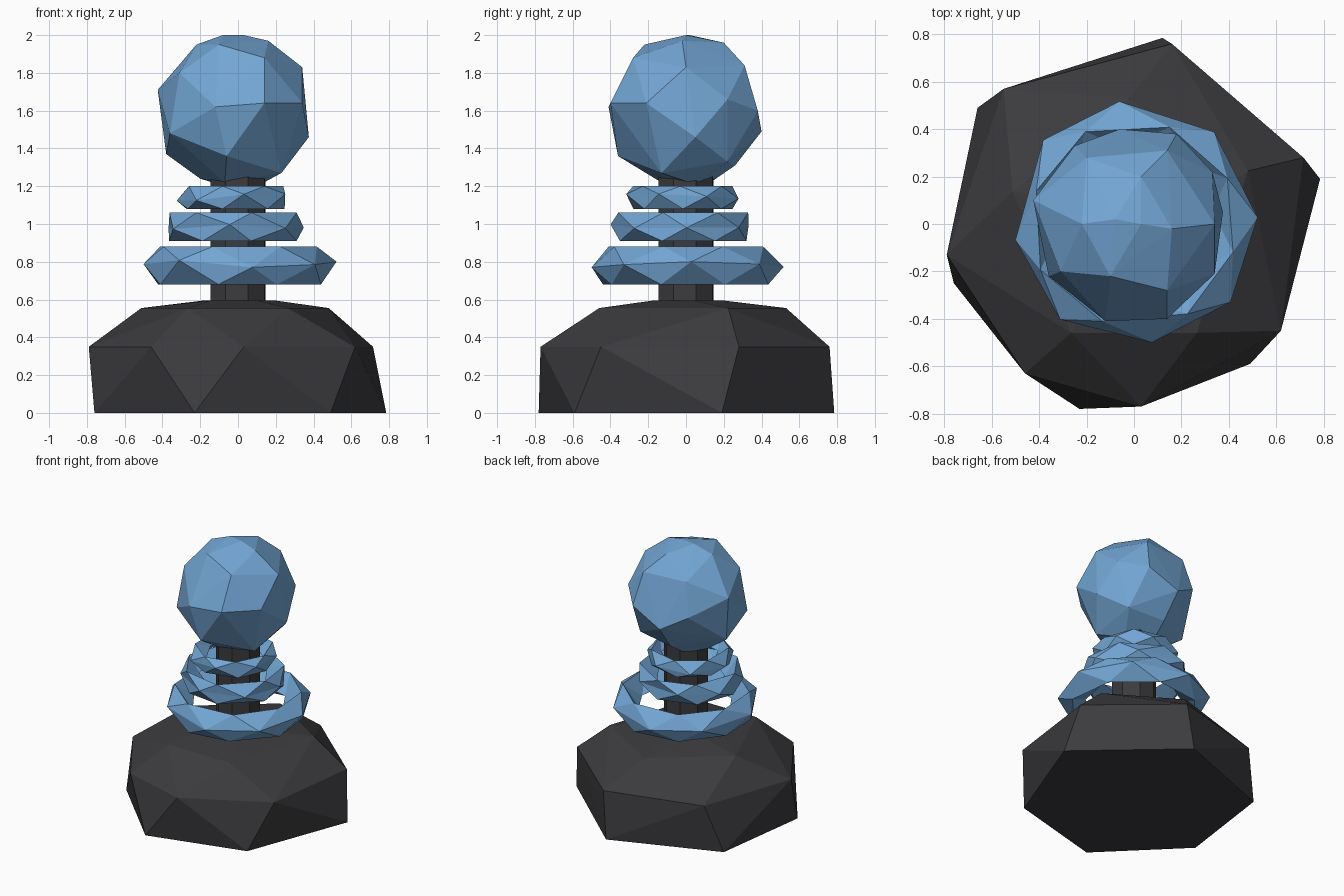
import bpy, bmesh, math, random

if "Cube" in bpy.data.objects:
    bpy.data.objects.remove(bpy.data.objects["Cube"])

def material(name, color):
    m = bpy.data.materials.new(name)
    m.diffuse_color = color
    m.use_nodes = True
    m.node_tree.nodes["Principled BSDF"].inputs["Base Color"].default_value = m.diffuse_color
    return m

BLUE = material("blue", (0.17, 0.38, 0.66, 1))
DARK = material("charcoal", (0.045, 0.045, 0.05, 1))

def finish(bm, name, mat):
    bmesh.ops.recalc_face_normals(bm, faces=bm.faces)
    me = bpy.data.meshes.new(name)
    bm.to_mesh(me)
    bm.free()
    me.materials.append(mat)
    ob = bpy.data.objects.new(name, me)
    bpy.context.collection.objects.link(ob)
    return ob

def hull(name, points, mat):
    """Faceted stone-like solid wrapped around a few corner points."""
    bm = bmesh.new()
    for p in points:
        bm.verts.new(p)
    res = bmesh.ops.convex_hull(bm, input=bm.verts)
    loose = {g for g in res["geom_interior"] + res["geom_unused"]
             if isinstance(g, bmesh.types.BMVert)}
    bmesh.ops.delete(bm, geom=list(loose), context='VERTS')
    return finish(bm, name, mat)

def polar(radius, z, angles):
    return [(radius * math.cos(math.radians(a)), radius * math.sin(math.radians(a)), z)
            for a in angles]

def faceted_ring(name, n, centre, section, phase, seed):
    """Triangulated ring; section = four (radius, z) corners, alternate ones staggered."""
    rnd = random.Random(seed)
    bm = bmesh.new()
    loops = []
    for k, (r, z) in enumerate(section):
        loop = []
        for j in range(n):
            a = phase + 2 * math.pi * (j + 0.5 * (k % 2) + rnd.uniform(-.08, .08)) / n
            rr = r * rnd.uniform(0.98, 1.02)
            dz = 0 if k % 2 else rnd.uniform(-.02, .02)
            loop.append(bm.verts.new((centre[0] + rr * math.cos(a),
                                      centre[1] + rr * math.sin(a), z + dz)))
        loops.append(loop)
    for e, o in ((0, 1), (2, 1), (2, 3), (0, 3)):
        E, O = loops[e], loops[o]
        for j in range(n):
            i = (j + 1) % n
            bm.faces.new((E[j], E[i], O[j]))
            bm.faces.new((O[j], O[i], E[i]))
    return finish(bm, name, mat=BLUE)

# base: rough six-sided foot rising to a shallow dome
foot = [(-.76, -.25), (-.23, -.78), (.49, -.59), (.785, .19), (.12, .785), (-.66, .49)]
shoulder = [(-.79, -.13), (-.46, -.63), (.03, -.77), (.62, -.45), (.715, .28),
            (.16, .76), (-.55, .57)]
hull("base",
     [(x, y, 0) for x, y in foot] + [(x, y, .35) for x, y in shoulder]
     + polar(.53, .555, (25, 92, 165, 240, 300)) + polar(.2, .595, (10, 80, 155, 225, 300)),
     DARK)

# shaft through the rings
hull("shaft", polar(.155, .5, range(20, 380, 45)) + polar(.155, 1.26, range(20, 380, 45)), DARK)

# three stacked rings, corners listed outer, top, inner, bottom
faceted_ring("lower_ring", 8, (0, 0),
             [(.515, .79), (.44, .88), (.33, .77), (.45, .68)], .1, 1)
faceted_ring("middle_ring", 7, (-.02, -.02),
             [(.375, .985), (.345, 1.06), (.245, .98), (.345, .91)], .1, 4)
faceted_ring("upper_ring", 7, (-.025, -.015),
             [(.305, 1.14), (.27, 1.2), (.2, 1.14), (.27, 1.08)], .45, 7)

# faceted ball
ball = [(-.22, 0, 1.95), (-.08, .02, 2), (.03, 0, 2), (.16, -.02, 1.97),
        (.03, .2, 1.96), (-.1, -.22, 1.95), (.14, -.28, 1.88), (-.31, -.2, 1.8),
        (.34, 0, 1.83), (.14, .31, 1.84), (-.2, .28, 1.84),
        (-.425, .1, 1.71), (-.12, -.41, 1.62), (.14, -.4, 1.64), (.34, -.21, 1.64),
        (.33, .22, 1.66), (.18, .38, 1.6), (-.25, .33, 1.6), (-.06, .4, 1.49),
        (-.36, -.22, 1.48), (.375, .05, 1.46), (-.38, .06, 1.37), (-.06, -.36, 1.36),
        (.23, -.13, 1.27), (.23, .22, 1.33), (-.05, .26, 1.31),
        (.12, .05, 1.21), (-.07, .1, 1.2), (-.07, -.13, 1.22), (-.2, .02, 1.24)]
hull("ball", ball, BLUE)
